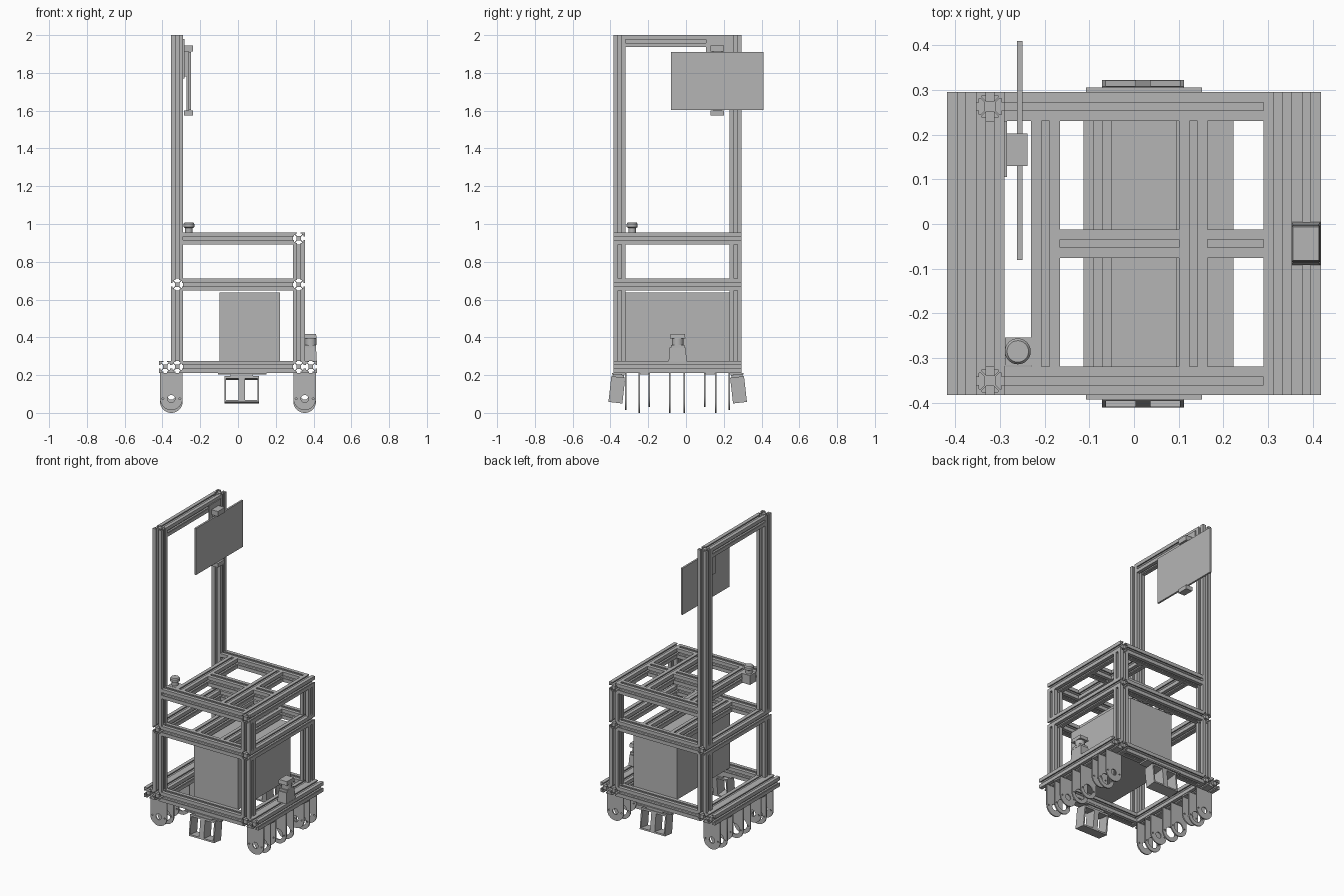
import bpy, bmesh, math
from mathutils import Matrix, Vector

cube = bpy.data.objects.get("Cube")
if cube:
    bpy.data.objects.remove(cube, do_unlink=True)

grey = bpy.data.materials.new("plain_grey")
grey.use_nodes = True
COLOUR = (0.46, 0.46, 0.46, 1)
grey.diffuse_color = COLOUR
grey.node_tree.nodes["Principled BSDF"].inputs["Base Color"].default_value = COLOUR


def add(name, mesh):
    obj = bpy.data.objects.new(name, mesh)
    mesh.materials.clear()
    mesh.materials.append(grey)
    bpy.context.collection.objects.link(obj)
    return obj


def finish(name, bm, matrix=None):
    if matrix:
        bm.transform(matrix)
    bmesh.ops.recalc_face_normals(bm, faces=bm.faces)
    mesh = bpy.data.meshes.new(name)
    bm.to_mesh(mesh)
    bm.free()
    return add(name, mesh)


def box(name, x, y, z, matrix=None, taper=1.0):
    """Box from (min, max) ranges; taper scales its top."""
    bm = bmesh.new()
    bmesh.ops.create_cube(bm, size=1)
    for v in bm.verts:
        k = taper if v.co.z > 0 else 1
        v.co = [sum(r) / 2 + c * (r[1] - r[0]) * s
                for r, c, s in zip((x, y, z), v.co, (k, k, 1))]
    return finish(name, bm, matrix)


def lathe(name, x, y, rings):
    """Round part from (radius, height) rings."""
    bm = bmesh.new()
    pts = [(0, rings[0][1])] + rings + [(0, rings[-1][1])]
    verts = [bm.verts.new((r, 0, z)) for r, z in pts]
    edges = [bm.edges.new(p) for p in zip(verts, verts[1:])]
    bmesh.ops.spin(bm, geom=verts + edges, cent=(0, 0, 0), axis=(0, 0, 1),
                   angle=math.tau, steps=32, use_duplicate=False)
    bmesh.ops.remove_doubles(bm, verts=bm.verts, dist=1e-5)
    obj = finish(name, bm, Matrix.Translation((x, y, 0)))
    bpy.context.view_layer.objects.active = obj
    obj.select_set(True)
    bpy.ops.object.shade_smooth_by_angle()
    obj.select_set(False)


# Slotted extrusion section: one quarter turned four times
H = 0.032
QUARTER = [(H, -H), (H, -0.009), (0.025, -0.009), (0.025, -0.018), (0.021, -0.018),
           (0.012, -0.009), (0.012, 0.009), (0.021, 0.018), (0.025, 0.018),
           (0.025, 0.009), (H, 0.009)]


def beam(name, axis, a, b, lo, hi):
    """Beam along an axis; a and b are its centre on the next two axes."""
    bm = bmesh.new()
    ring = []
    for turn in range(4):
        spin = Matrix.Rotation(turn * math.pi / 2, 2)
        ring += [spin @ Vector(p) for p in QUARTER]
    verts = []
    for u, v in ring:
        co = [0, 0, 0]
        co[axis], co[(axis + 1) % 3], co[(axis + 2) % 3] = lo, a + u, b + v
        verts.append(bm.verts.new(co))
    face = bm.faces.new(verts)
    grown = bmesh.ops.extrude_face_region(bm, geom=[face], use_keep_orig=True)
    shift = Vector((0, 0, 0))
    shift[axis] = hi - lo
    bmesh.ops.translate(bm, vec=shift,
                        verts=[g for g in grown["geom"] if isinstance(g, bmesh.types.BMVert)])
    finish(name, bm)


# Frame layout
FRONT, BACK = -0.383, 0.295
YF, YB = FRONT + H, BACK - H
IN_F, IN_B = FRONT + 2 * H, BACK - 2 * H
X, XI = 0.322, 0.29
BASE, MID, TOP = 0.244, 0.679, 0.924

for side, s in (("left", 1), ("right", -1)):
    beam(f"base_inner_rail_{side}", 1, BASE, s * X, FRONT, BACK)
    beam(f"base_outer_rail_{side}", 1, BASE, s * (X + 2 * H), FRONT, BACK)
    beam(f"middle_rail_{side}", 1, MID, s * X, FRONT, BACK)
beam("top_rail_left", 1, TOP, X, FRONT, BACK)
beam("mast_crossbar", 1, 2 - H, -X, IN_F, IN_B)

for end, y in (("front", YF), ("back", YB)):
    for level, z in (("base", BASE), ("middle", MID), ("top", TOP)):
        beam(f"{level}_crossbeam_{end}", 0, y, z, -XI, XI)
    for side, s in (("left", 1), ("right", -1)):
        beam(f"lower_post_{end}_{side}", 2, s * X, y, BASE + H, MID - H)
    beam(f"upper_post_{end}_left", 2, X, y, MID + H, TOP - H)
    beam(f"mast_post_{end}", 2, -X, y, MID + H, 2)

# Inner beams of the two upper decks
for i, x in enumerate((-0.198, 0.133)):
    beam(f"top_inner_beam_{i}", 1, TOP, x, IN_F, IN_B)
for i, x in enumerate((-0.081, 0.126)):
    beam(f"middle_inner_beam_{i}", 1, MID, x, IN_F, IN_B)
beam("top_centre_beam_right", 0, -0.044, TOP, -0.166, 0.101)
beam("top_centre_beam_left", 0, -0.044, TOP, 0.165, XI)

# Equipment case inside the frame
box("equipment_case", (-0.097, 0.223), (IN_F, IN_B), (0.272, 0.638))


def wheel_plate(name, x, y, bottom, hole):
    """Thin hanging plate with rounded foot and axle hole."""
    curve = bpy.data.curves.new(name, "CURVE")
    curve.dimensions = "2D"
    curve.fill_mode = "BOTH"
    curve.extrude = 0.004
    r, cz = 0.06, bottom + 0.06
    arc = [math.pi + math.pi * i / 20 for i in range(21)]
    outline = [(r, 0.212), (-r, 0.212)]
    outline += [(r * math.cos(a), cz + r * math.sin(a)) for a in arc]
    loops = [outline]
    for hx, hr in ((0, hole), (-0.045, 0.005), (0.045, 0.005)):
        loops.append([(hx + hr * math.cos(math.tau * i / 20), cz + hr * math.sin(math.tau * i / 20))
                      for i in range(20)])
    for pts in loops:
        spline = curve.splines.new("POLY")
        spline.points.add(len(pts) - 1)
        for p, (u, v) in zip(spline.points, pts):
            p.co = (u, v, 0, 1)
        spline.use_cyclic_u = True
    temp = bpy.data.objects.new(name + "_outline", curve)
    bpy.context.collection.objects.link(temp)
    graph = bpy.context.evaluated_depsgraph_get()
    mesh = bpy.data.meshes.new_from_object(temp.evaluated_get(graph))
    bpy.data.objects.remove(temp, do_unlink=True)
    mesh.transform(Matrix.Translation((x, y, 0)) @ Matrix.Rotation(math.pi / 2, 4, "X"))
    add(name, mesh)


# Wheel brackets under both base rails
PLATES = [(-0.32, 0.015, 0.02), (-0.248, 0, 0.035), (-0.195, 0.03, 0.02), (-0.085, 0, 0.035),
          (-0.008, 0, 0.035), (0.1, 0.03, 0.02), (0.158, 0, 0.035), (0.23, 0.015, 0.02)]
for side, s in (("left", 1), ("right", -1)):
    for i, (y, bottom, hole) in enumerate(PLATES):
        wheel_plate(f"wheel_plate_{side}_{i}", s * 0.353, y, bottom, hole)
    for i, y in enumerate((-0.222, 0.129)):
        xs = sorted((s * 0.293, s * 0.413))
        box(f"wheel_flange_{side}_{i}", xs, (y - 0.026, y + 0.026), (0.203, 0.212))

# Tilted two-cell sensor housings under the front and back crossbeams
for end, s in (("front", -1), ("back", 1)):
    cy = -0.044 + s * 0.313
    box(f"sensor_mount_{end}", (-0.107, 0.152), (cy - 0.036, cy + 0.036), (0.202, 0.212))
    tilt = Matrix.Translation((0.02, cy, 0.202)) @ Matrix.Rotation(s * math.radians(6.5), 4, "X")
    depth = (-0.037, 0.037)
    box(f"sensor_neck_{end}", (-0.06, 0.06), (-0.03, 0.03), (-0.015, 0.002), tilt)
    for part, x, z in (("roof", (-0.092, 0.092), (-0.024, -0.012)),
                       ("floor", (-0.092, 0.092), (-0.149, -0.139)),
                       ("wall_right", (-0.092, -0.083), (-0.139, -0.024)),
                       ("wall_left", (0.083, 0.092), (-0.139, -0.024)),
                       ("divider", (-0.017, 0.017), (-0.139, -0.024))):
        box(f"sensor_{part}_{end}", x, depth, z, tilt)

# Screen with its clamp and mounting plate
box("screen", (-0.262, -0.25), (-0.08, 0.41), (1.603, 1.91))
box("screen_clamp_top", (-0.285, -0.238), (0.13, 0.202), (1.912, 1.945))
box("screen_clamp_bottom", (-0.285, -0.238), (0.13, 0.202), (1.575, 1.602))
box("screen_clamp_bar", (-0.272, -0.262), (0.145, 0.187), (1.6, 1.914))
box("screen_arm", (-0.287, -0.27), (0.14, 0.192), (1.78, 1.93))
box("screen_mount_plate", (-0.29, -0.284), (0.105, 0.231), (1.77, 1.98))

# Push button on the top deck
box("button_box", (-0.289, -0.23), (-0.317, -0.254), (0.895, 0.956))
lathe("push_button", -0.26, -0.285,
      [(0.02, 0.955), (0.02, 0.978), (0.029, 0.984), (0.029, 1.0), (0.024, 1.007)])

# Scanner on the left base rail
box("scanner_foot", (0.352, 0.417), (-0.092, 0.004), (0.275, 0.345), taper=0.88)
box("scanner_body", (0.356, 0.414), (-0.08, -0.008), (0.345, 0.36))
lathe("scanner_lens", 0.385, -0.044, [(0.03, 0.36), (0.03, 0.395)])
box("scanner_head", (0.353, 0.416), (-0.085, -0.003), (0.393, 0.418), taper=0.92)
